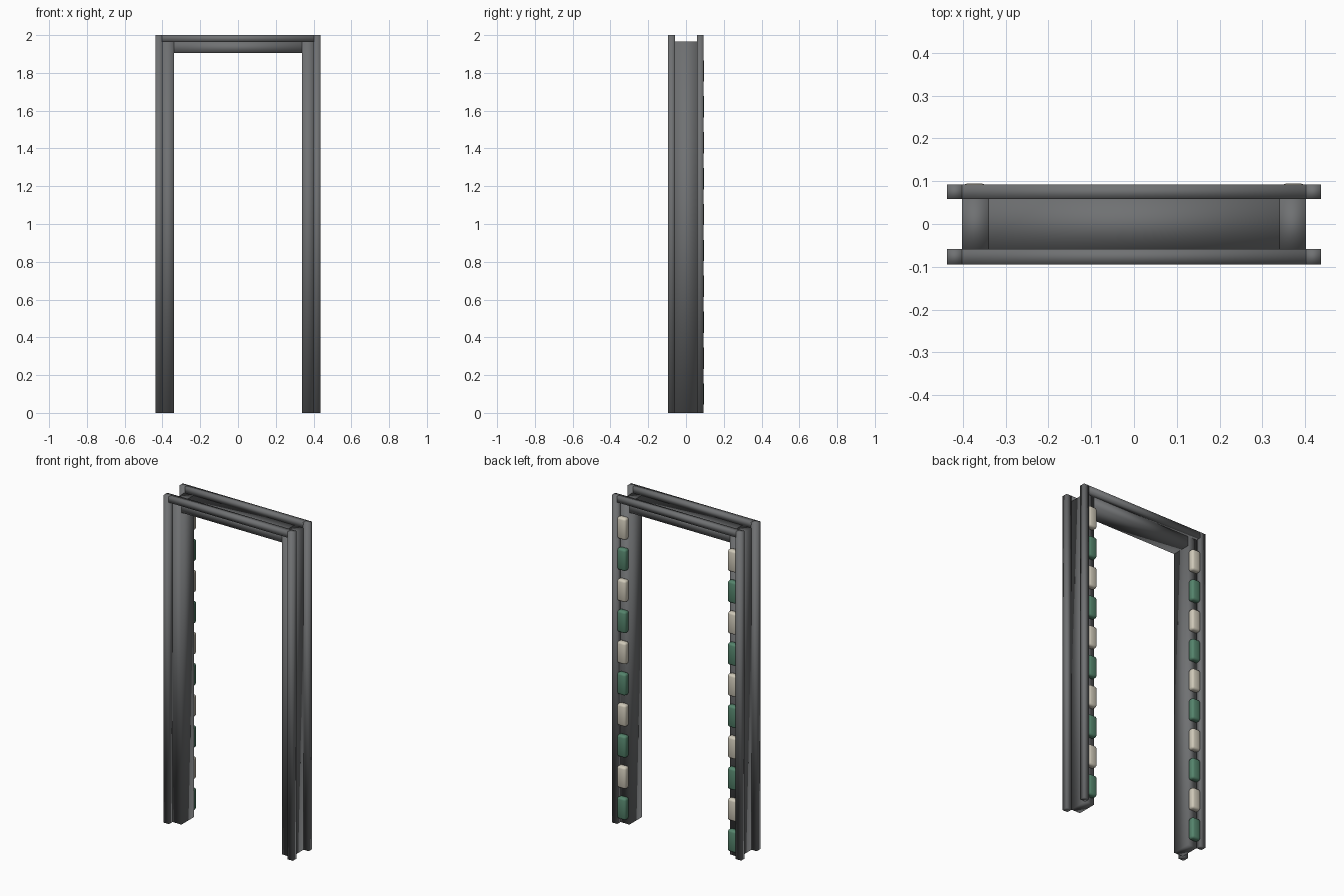
import bpy
import bmesh
from mathutils import Matrix, Vector

cube = bpy.data.objects.get("Cube")
if cube:
    bpy.data.objects.remove(cube, do_unlink=True)


def material(name, rgb):
    m = bpy.data.materials.new(name)
    m.use_nodes = True
    m.diffuse_color = (*rgb, 1)
    m.node_tree.nodes["Principled BSDF"].inputs["Base Color"].default_value = (*rgb, 1)
    return m


grey = material("dark_grey_metal", (0.16, 0.165, 0.17))
cream = material("cream_lamp", (0.62, 0.58, 0.48))
green = material("green_lamp", (0.09, 0.23, 0.15))


def box(name, lo, hi, mat, bevel=0.0):
    """Smooth-shaded box between two corners, optionally with rounded edges."""
    lo, hi = Vector(lo), Vector(hi)
    bm = bmesh.new()
    bmesh.ops.create_cube(bm, size=1)
    size = hi - lo
    bm.transform(Matrix.Translation((lo + hi) / 2) @ Matrix.Diagonal((*size, 1)))
    if bevel:
        bmesh.ops.bevel(bm, geom=bm.edges[:], offset=bevel, segments=2,
                        profile=0.5, affect='EDGES')
    for f in bm.faces:
        f.smooth = True
    mesh = bpy.data.meshes.new(name)
    bm.to_mesh(mesh)
    bm.free()
    mesh.materials.append(mat)
    ob = bpy.data.objects.new(name, mesh)
    bpy.context.collection.objects.link(ob)
    return ob


INNER, OUTER, EDGE = 0.34, 0.402, 0.437   # widths from the centre line
DEEP, FACE, BACK = 0.06, 0.095, 0.092     # depths from the centre line
LINTEL, HEAD, TOP = 1.905, 1.965, 2.0     # heights


def side_box(name, side, x0, x1, y0, y1, z0, z1, mat, bevel=0.0):
    xs = sorted((side * x0, side * x1))
    return box(name, (xs[0], y0, z0), (xs[1], y1, z1), mat, bevel)


# Lintel between the posts
box("lintel", (-INNER, -DEEP, LINTEL), (INNER, DEEP, HEAD), grey)

# Rails along the top, front and back
rails = (("front", -FACE, -DEEP + 0.002), ("back", DEEP - 0.002, BACK))
for label, y0, y1 in rails:
    box(label + "_top_rail", (-OUTER, y0, HEAD - 0.001), (OUTER, y1, TOP), grey)

for side, hand in ((1, "left"), (-1, "right")):
    # Post and its two outer rails
    side_box(hand + "_post", side, INNER, OUTER, -DEEP, DEEP, 0, HEAD, grey)
    for label, y0, y1 in rails:
        side_box(f"{hand}_{label}_rail", side, OUTER - 0.002, EDGE, y0, y1, 0, TOP, grey)

    # Alternating rounded lamps up the back of the post
    for k in range(10):
        z = 0.1 + 0.19 * k
        side_box(f"{hand}_lamp_{k + 1}", side, INNER + 0.004, OUTER, DEEP - 0.005, FACE,
                 z - 0.066, z + 0.066, cream if k % 2 else green, 0.012)
